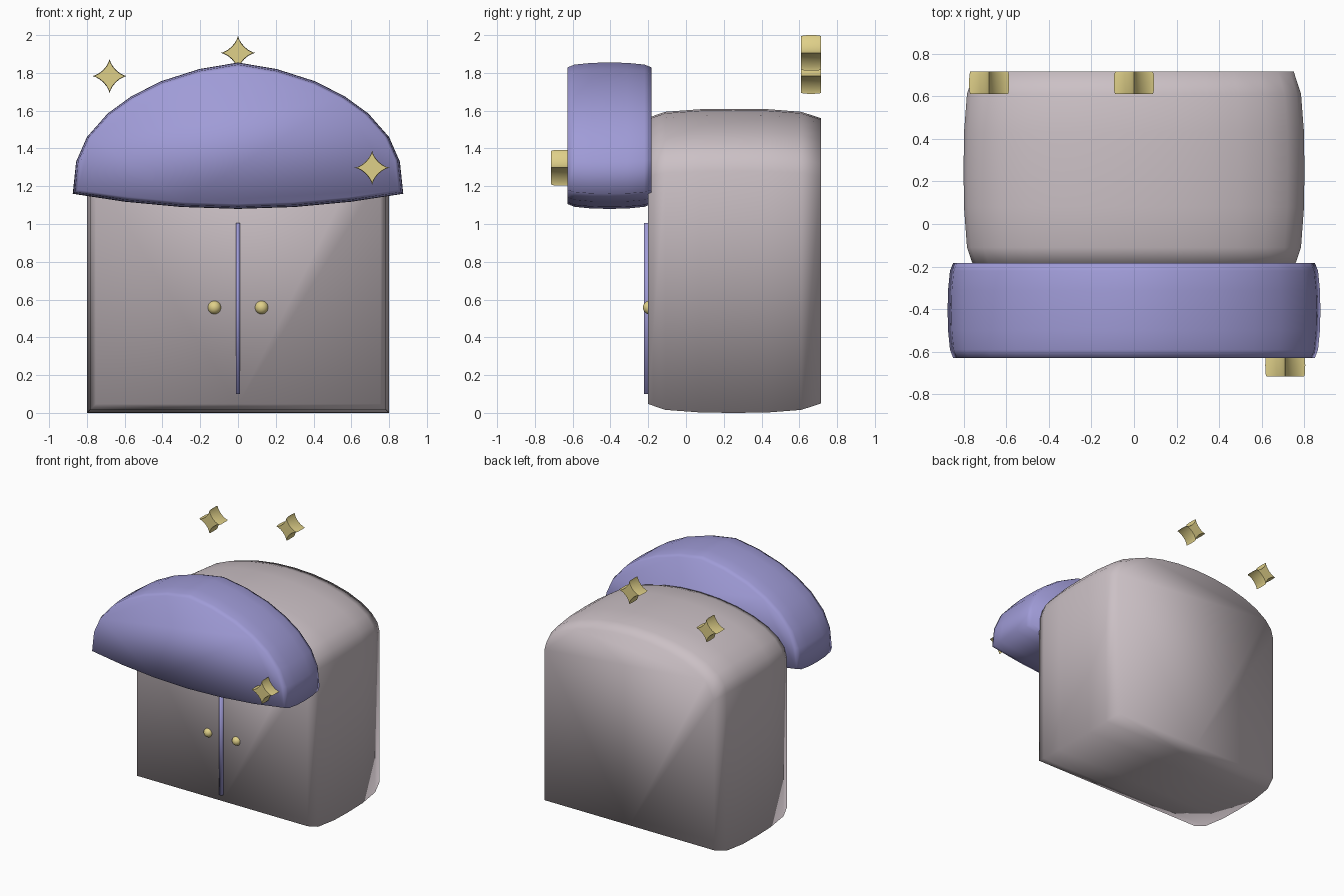
import bpy, bmesh, math

if "Cube" in bpy.data.objects:
    bpy.data.objects.remove(bpy.data.objects["Cube"])


def material(name, rgb):
    m = bpy.data.materials.new(name)
    m.diffuse_color = (*rgb, 1)
    m.use_nodes = True
    m.node_tree.nodes["Principled BSDF"].inputs["Base Color"].default_value = m.diffuse_color
    return m


WALL = material("rose_grey", (0.60, 0.53, 0.56))
BLUE = material("periwinkle", (0.35, 0.33, 0.68))
GOLD = material("gold", (0.74, 0.63, 0.25))


def loft(name, profile, rings, mat):
    """Sweep an x-z outline along y; each ring is (y, inset)."""
    xs, zs = [p[0] for p in profile], [p[1] for p in profile]
    cx, cz = (max(xs) + min(xs)) / 2, (max(zs) + min(zs)) / 2
    hx, hz = max(xs) - cx, max(zs) - cz
    bm = bmesh.new()
    loops = [[bm.verts.new((cx + (x - cx) * (1 - i / hx), y,
                            cz + (z - cz) * (1 - i / hz))) for x, z in profile]
             for y, i in rings]
    n = len(profile)
    for a, b in zip(loops, loops[1:]):
        for k in range(n):
            bm.faces.new((a[k], a[(k + 1) % n], b[(k + 1) % n], b[k]))
    bm.faces.new(loops[0])
    bm.faces.new(loops[-1])
    bmesh.ops.recalc_face_normals(bm, faces=bm.faces[:])
    for f in bm.faces:
        f.smooth = True
    me = bpy.data.meshes.new(name)
    bm.to_mesh(me)
    bm.free()
    ob = bpy.data.objects.new(name, me)
    bpy.context.collection.objects.link(ob)
    me.materials.append(mat)
    return ob


def mirrored(half):
    """Complete a right-half outline that starts and ends at x = 0."""
    return half + [(-x, z) for x, z in reversed(half) if x > 1e-4]


# Cabinet body: straight sides with an arched top, softly bulging in depth
arch = [(0.8 * math.cos(t), 1.28 + 0.33 * math.sin(t))
        for t in [math.pi / 2 * k / 7 for k in range(7)]]
body = mirrored([(0, 0), (0.8, 0)] + arch + [(0, 1.61)])
loft("cabinet_body", body,
     [(-0.20, 0.047), (-0.11, 0.016), (0.08, 0.002), (0.25, 0), (0.43, 0.002),
      (0.61, 0.016), (0.715, 0.05)], WALL)

# Puffy canopy over the doors
hood = mirrored([(0, 1.08), (0.3, 1.09), (0.6, 1.118), (0.875, 1.16),
                 (0.857, 1.33), (0.80, 1.46), (0.69, 1.585), (0.566, 1.675),
                 (0.41, 1.755), (0.206, 1.82), (0, 1.855)])
loft("canopy", hood,
     [(-0.628, 0.026), (-0.59, 0.011), (-0.50, 0.002), (-0.405, 0),
      (-0.31, 0.002), (-0.22, 0.011), (-0.183, 0.026)], BLUE)

# Seam between the doors
loft("door_seam", [(-0.011, 0.1), (0.011, 0.1), (0.011, 1.005), (-0.011, 1.005)],
     [(-0.223, 0), (-0.18, 0)], BLUE)

# Door knobs
for side, s in (("left", -1), ("right", 1)):
    bpy.ops.mesh.primitive_uv_sphere_add(segments=20, ring_count=12, radius=0.036,
                                         location=(s * 0.125, -0.192, 0.558))
    knob = bpy.context.object
    knob.name = side + "_knob"
    knob.data.materials.append(GOLD)
    bpy.ops.object.shade_smooth()

# Four-pointed stars: two floating at the back, one on the canopy front
R = 0.094
for name, x, y, z in (("left_star", -0.68, 0.61, 1.783),
                      ("top_star", 0, 0.61, 1.906),
                      ("canopy_star", 0.71, -0.715, 1.298)):
    outline = []
    for k in range(32):
        c, s = math.cos(math.tau * k / 32), math.sin(math.tau * k / 32)
        outline.append((x + R * c ** 3, z + R * s ** 3))
    star = loft(name, outline,
                [(y, 0.005), (y + 0.015, 0.001), (y + 0.052, 0),
                 (y + 0.09, 0.001), (y + 0.105, 0.005)], GOLD)
    bpy.ops.object.select_all(action="DESELECT")
    star.select_set(True)
    bpy.context.view_layer.objects.active = star
    bpy.ops.object.shade_smooth_by_angle(angle=math.radians(50))
